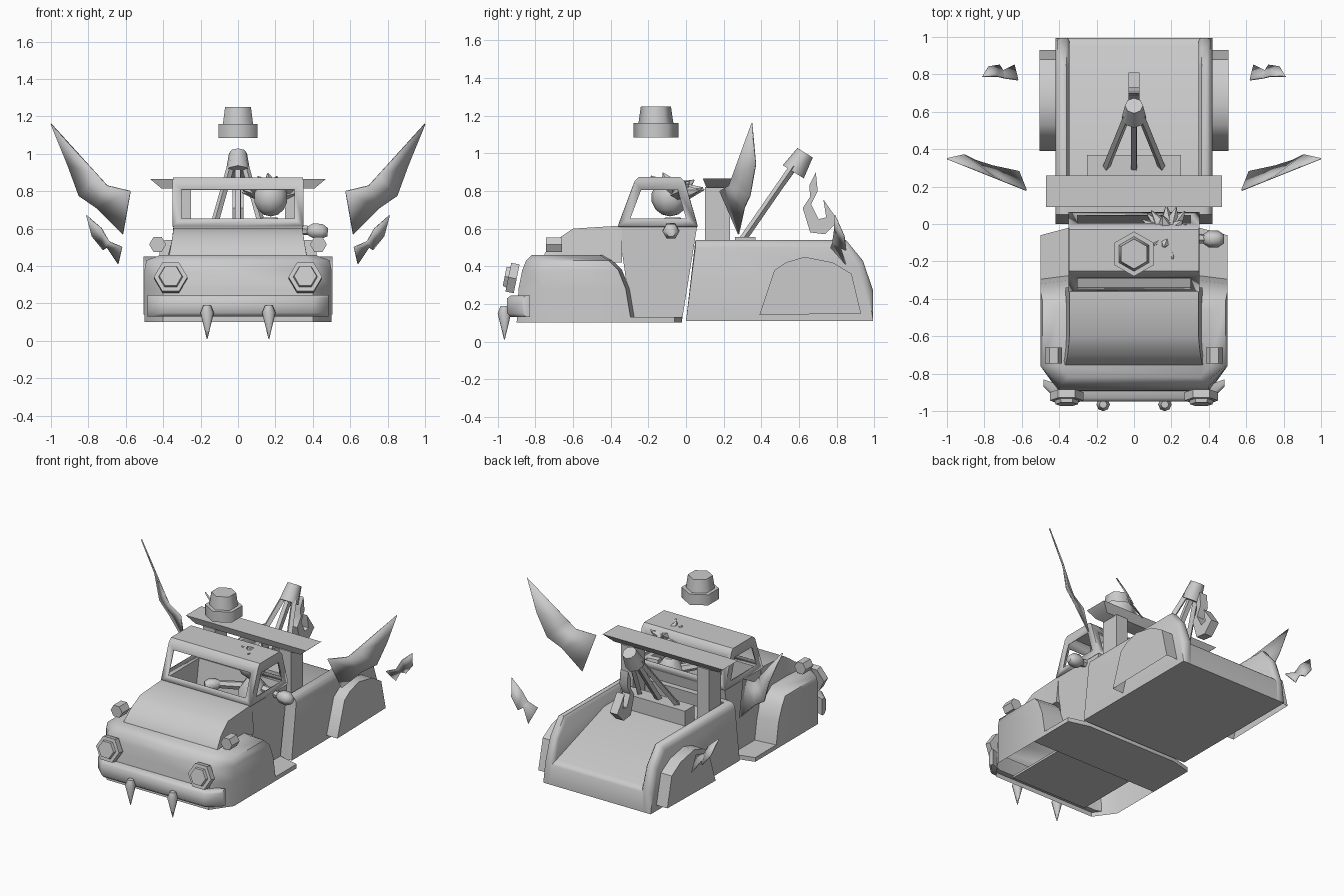
import bpy, bmesh, math, random
from mathutils import Vector

if "Cube" in bpy.data.objects:
    bpy.data.objects.remove(bpy.data.objects["Cube"])

random.seed(4)
grey = bpy.data.materials.new("plain_grey")
grey.diffuse_color = (0.6, 0.6, 0.6, 1)
grey.use_nodes = True
grey.node_tree.nodes["Principled BSDF"].inputs["Base Color"].default_value = grey.diffuse_color


def finish(name, bm, angle=40, thick=0):
    bmesh.ops.recalc_face_normals(bm, faces=bm.faces)
    me = bpy.data.meshes.new(name)
    bm.to_mesh(me)
    bm.free()
    me.materials.append(grey)
    ob = bpy.data.objects.new(name, me)
    bpy.context.collection.objects.link(ob)
    if thick:
        m = ob.modifiers.new("thickness", "SOLIDIFY")
        m.thickness, m.offset = thick, 0
    bpy.ops.object.select_all(action="DESELECT")
    ob.select_set(True)
    bpy.context.view_layer.objects.active = ob
    bpy.ops.object.shade_smooth_by_angle(angle=math.radians(angle))
    return ob


def loft(name, rings, closed=True, caps=(True, True), **kw):
    """Skin a list of equal-length point rings."""
    bm = bmesh.new()
    vs = [[bm.verts.new(p) for p in r] for r in rings]
    n = len(rings[0])
    for a, b in zip(vs, vs[1:]):
        for i in range(n if closed else n - 1):
            j = (i + 1) % n
            bm.faces.new((a[i], a[j], b[j], b[i]))
    if caps[0]:
        bm.faces.new(vs[0])
    if caps[1]:
        bm.faces.new(vs[-1])
    return finish(name, bm, **kw)


def prism(name, yz, x0, x1, **kw):
    return loft(name, [[(x, y, z) for y, z in yz] for x in (x0, x1)], **kw)


def box(name, x0, x1, y0, y1, z0, z1, **kw):
    return prism(name, [(y0, z0), (y1, z0), (y1, z1), (y0, z1)], x0, x1, **kw)


def tube(name, pts, radii, n=6, ref=(1, 0, 0), **kw):
    """Round or hexagonal part along a straight axis, one radius per point."""
    pts = [Vector(p) for p in pts]
    axis = (pts[-1] - pts[0]).normalized()
    u = Vector(ref)
    u = (u - axis * u.dot(axis)).normalized()
    v = axis.cross(u)
    ang = [2 * math.pi * i / n for i in range(n)]
    rings = [[p + (u * math.cos(a) + v * math.sin(a)) * r for a in ang]
             for p, r in zip(pts, radii)]
    return loft(name, rings, **kw)


def both(half):
    """Complete a half plan (right side, back to front) with its mirror."""
    return half + [(-x, y, z) for x, y, z in reversed(half)]


# Front body with rounded fenders, open below
rings = []
for z, w, yr, yf, wf in [(.10, .5, -.29, -.90, .40), (.28, .5, -.32, -.89, .40),
                         (.38, .5, -.36, -.87, .40), (.43, .49, -.41, -.85, .38),
                         (.46, .41, -.46, -.82, .35)]:
    rings.append(both([(.34, yr + .02, z), (w, yr, z), (w, -.76, z), (wf, yf, z)]))
loft("front_body", rings, closed=False, caps=(False, True), angle=50)

# Hood
hood = [(-.76, .44, .37), (-.75, .47, .365), (-.70, .53, .355), (-.66, .56, .35),
        (-.60, .60, .345), (-.36, .615, .345), (-.34, .615, .345)]
loft("hood", [[(-w - .02, y, .42), (-w, y, z), (w, y, z), (w + .02, y, .42)]
              for y, z, w in hood], caps=(True, True), angle=35)

# Running board plate and the narrower floor between the front wheel wells
loft("running_board", [both([(.35, -.02, z), (.5, -.06, z), (.5, -.40, z)])
                       for z in (.10, .13)])
box("front_floor", -.3, .3, -.85, -.40, .105, .12)

# Lower cab
loft("cab_body", [both([(.345, -.02, .12), (.345, -.29, .12)]),
                  both([(.345, .06, .62), (.345, -.36, .62)])], caps=(True, False))

# Cab top: four framed window openings under a roof with softened edges
bm = bmesh.new()
levels = [both([(.347, .06, .61), (.347, -.36, .61)]),
          both([(.347, -.01, .85), (.347, -.27, .85)]),
          both([(.345, -.03, .87), (.345, -.25, .87)])]
vs = [[bm.verts.new(p) for p in r] for r in levels]
sides = []
for k in (0, 1):
    for i in range(4):
        j = (i + 1) % 4
        f = bm.faces.new((vs[k][i], vs[k][j], vs[k + 1][j], vs[k + 1][i]))
        if k == 0:
            sides.append(f)
bm.faces.new(vs[2])
bmesh.ops.recalc_face_normals(bm, faces=bm.faces)
bm.normal_update()
bmesh.ops.inset_individual(bm, faces=sides, thickness=.045, use_even_offset=True)
bmesh.ops.delete(bm, geom=sides, context="FACES")
finish("cab_top", bm, thick=.008)

# Cargo bed: rounded side walls, front wall, sloping deck, tailgate, underside
wall = [(0, .11), (.05, .54), (.85, .54), (.94, .43), (.995, .27), (.995, .11)]
for s, side in ((1, "right"), (-1, "left")):
    loft("bed_wall_" + side,
         [[(s * x, y - d * .5 * (y > .8 and z > .2), z - d * (z > .2)) for y, z in wall]
          for x, d in ((.345, .02), (.36, 0), (.39, 0), (.408, .012), (.42, .04))], angle=50)
prism("bed_front", [(0, .11), (.05, .54), (.09, .54), (.04, .11)], -.36, .36)
prism("bed_deck", [(.05, .45), (.42, .45), (.975, .27), (.975, .25), (.42, .43), (.05, .43)],
      -.36, .36)
prism("tailgate", [(.95, .11), (.95, .278), (.98, .27), (.995, .25), (.995, .11)],
      -.36, .36)
box("bed_underside", -.4, .4, .01, .99, .11, .12)

# Rear crossbar
loft("crossbar", [[(-.41, .11, .815), (.41, .11, .815), (.41, .22, .815), (-.41, .22, .815)],
                  [(-.47, .09, .865), (.47, .09, .865), (.47, .26, .865), (-.47, .26, .865)]])

# Bumper
loft("bumper", [[(x, y, z) for y, z in
                 ((f, .15), (f, .23), (f + .02, .245), (b, .245), (b, .13), (f + .02, .13))]
                for x, f, b in ((-.485, -.87, -.83), (-.40, -.95, -.86),
                                (.40, -.95, -.86), (.485, -.87, -.83))], angle=50)

# Wing outlines as (x, y, z) for the right side
big_wing = [(1, .35, 1.16), (.75, .25, .885), (.70, .23, .83), (.575, .18, .80),
            (.615, .28, .57), (.755, .31, .71), (.85, .34, .775), (.91, .37, .94)]
small_wing = [(.81, .79, .67), (.73, .79, .60), (.69, .78, .53), (.62, .77, .50),
              (.64, .85, .41), (.70, .82, .50), (.72, .85, .485), (.78, .84, .56)]

for s, side in ((1, "right"), (-1, "left")):
    # Crossbar posts
    box("post_" + side, s * .25, s * .345, .10, .235, .44, .82)
    # Rear fenders, open below
    arch = [(.39, .14), (.47, .38), (.53, .42), (.63, .45), (.78, .42), (.88, .36), (.93, .15)]
    loft("rear_fender_" + side, [[(s * x, y, z) for y, z in arch] for x in (.40, .505)],
         closed=False, caps=(False, True))
    # Headlights
    c, d = Vector((s * .36, -.90, .333)), Vector((0, -.98, .2))
    tube("headlight_" + side, [c, c + d * .045, c + d * .045, c + d * .065],
         [.09, .09, .065, .06], angle=30)
    # Turn signals
    tube("turn_signal_" + side, [(s * .43, -.745, .515), (s * .43, -.66, .515)], [.045, .045])
    # Bumper spikes
    tube("bumper_spike_" + side,
         [(s * .165, -.965, .01), (s * .165, -.965, .15), (s * .165, -.965, .19)],
         [.002, .036, .02], n=8, angle=50)
    # Wings, each a strip of faces between its upper and lower edge
    for nm, w in (("large_wing_", big_wing), ("small_wing_", small_wing)):
        bm = bmesh.new()
        v = [bm.verts.new((s * x, y, z)) for x, y, z in w]
        bm.faces.new((v[0], v[1], v[7]))
        bm.faces.new((v[1], v[2], v[6], v[7]))
        bm.faces.new((v[2], v[3], v[5], v[6]))
        bm.faces.new((v[3], v[4], v[5]))
        finish(nm + side, bm, thick=.008)
    # Crane side legs
    tube("crane_leg_" + side, [(s * .15, .30, .54), (s * .04, .57, .93)], [.02, .02], n=4)

# Crane centre beam, base, head and hook
box("crane_base", -.25, .25, .26, .37, .43, .555)
tube("crane_beam", [(0, .29, .53), (0, .59, .95)], [.022, .022], n=4, ref=(1, 1, 0))
tube("crane_head", [(0, .57, .902), (0, .633, 1.003)], [.066, .048], n=8, angle=50)
hook = [(.69, .90), (.655, .83), (.66, .77), (.62, .71), (.66, .58), (.74, .57), (.81, .64),
        (.73, .755), (.745, .66), (.705, .65), (.665, .73), (.70, .80)]
prism("crane_hook", hook, -.03, .03)

# Roof beacon
b = [(0, -.16, z) for z in (1.085, 1.16, 1.16, 1.25)]
tube("roof_beacon", b, [.12, .12, .093, .08], ref=(0, 1, 0), angle=62)

# Driver: torso, head, hair spikes
tube("driver_torso", [(.17, -.07, .42), (.17, -.07, .58), (.17, -.07, .66)],
     [.10, .10, .04], n=8)
bm = bmesh.new()
bmesh.ops.create_uvsphere(bm, u_segments=10, v_segments=7, radius=1)
for v in bm.verts:
    v.co = (.175 + v.co.x * .095, -.085 + v.co.y * .1, .765 + v.co.z * .1)
finish("driver_head", bm, angle=60)
for i in range(22):
    a = i * 2.4
    up = .75 * random.random()
    d = Vector((math.cos(a), .3 + .7 * math.sin(a), up)).normalized()
    c = Vector((.18, -.06, .785))
    reach = .16 if up < .35 else .13
    tube("hair_spike", [c + d * .05, c + d * reach], [.05, .003], n=5, ref=(.3, .5, .8))

# Driver arms with fists
tube("right_arm", [(.25, -.07, .60), (.38, -.08, .59)], [.03, .025])
tube("right_fist", [(.37, -.08, .59), (.40, -.08, .59), (.45, -.08, .585), (.48, -.08, .58)],
     [.025, .045, .045, .025], angle=60, ref=(0, 1, 0))
tube("left_arm", [(.10, -.09, .59), (-.02, -.20, .61)], [.03, .025])
tube("left_fist", [(-.01, -.19, .61), (-.03, -.21, .61), (-.06, -.24, .61), (-.08, -.26, .61)],
     [.025, .04, .04, .025], angle=60)
